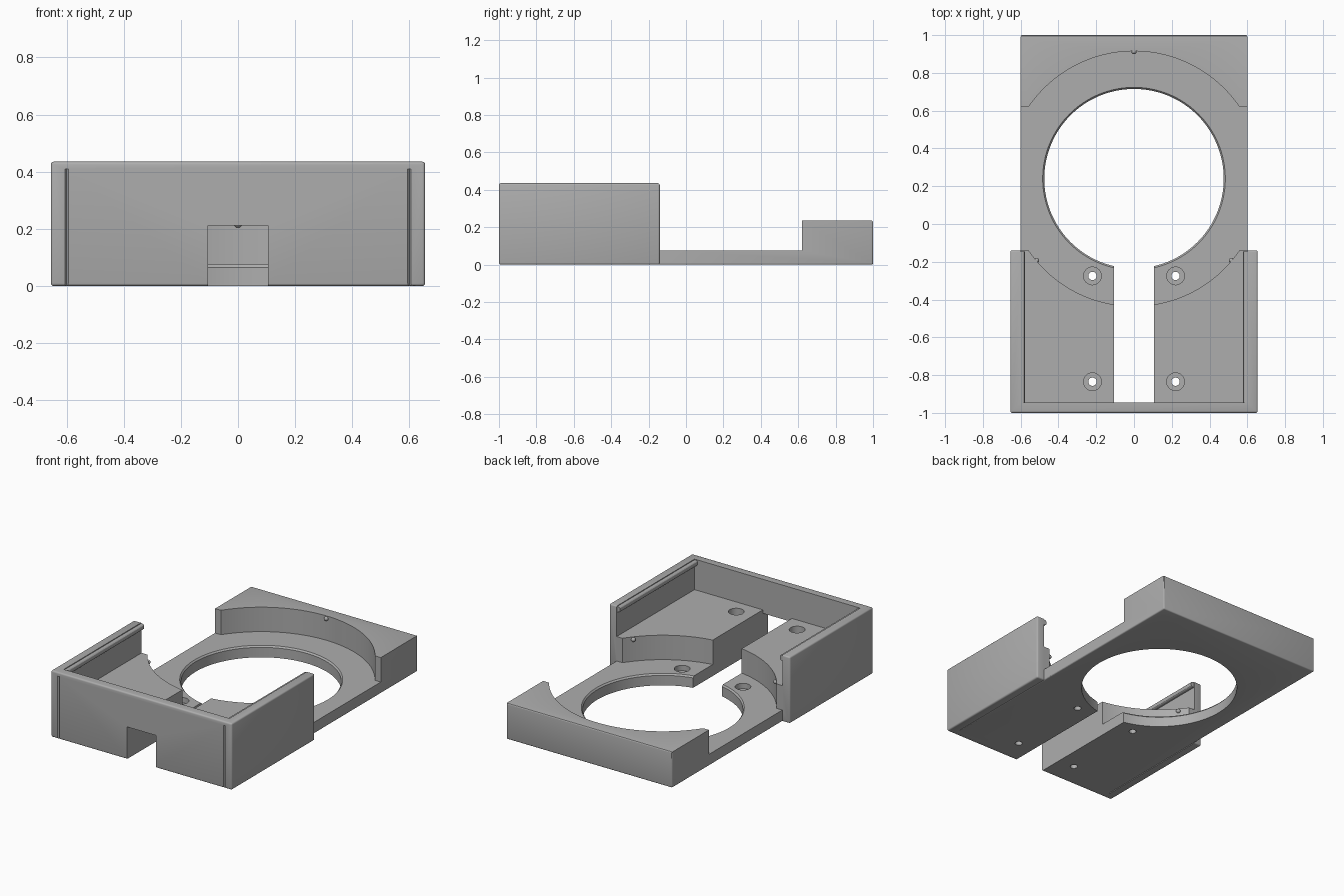
import bpy, bmesh, math

if "Cube" in bpy.data.objects:
    bpy.data.objects.remove(bpy.data.objects["Cube"])

grey = bpy.data.materials.new("plain_grey")
grey.diffuse_color = (0.42, 0.42, 0.42, 1)
grey.use_nodes = True
grey.node_tree.nodes["Principled BSDF"].inputs["Base Color"].default_value = grey.diffuse_color

CY = 0.24          # centre of the round opening
WALL_IN = 0.60     # inner face of side walls
FRONT_IN = -0.945  # inner face of front wall


def make(name, bm):
    bmesh.ops.recalc_face_normals(bm, faces=bm.faces)
    me = bpy.data.meshes.new(name)
    bm.to_mesh(me)
    bm.free()
    me.materials.append(grey)
    ob = bpy.data.objects.new(name, me)
    bpy.context.collection.objects.link(ob)
    return ob


def prism(name, pts, z0, z1, bevel=0.0, rule=None):
    """Extruded outline, rounding the edges whose end points pass the rule."""
    bm = bmesh.new()
    face = bm.faces.new([bm.verts.new((x, y, z0)) for x, y in pts])
    ext = bmesh.ops.extrude_face_region(bm, geom=[face])
    for v in ext["geom"]:
        if isinstance(v, bmesh.types.BMVert):
            v.co.z = z1
    bmesh.ops.recalc_face_normals(bm, faces=bm.faces)
    if bevel:
        edges = [e for e in bm.edges if rule(*[v.co for v in e.verts])]
        bmesh.ops.bevel(bm, geom=edges, offset=bevel, segments=3, profile=0.5,
                        affect='EDGES', clamp_overlap=True)
    return make(name, bm)


def box(name, x0, x1, y0, y1, z0, z1, bevel=0.0, rule=None):
    return prism(name, [(x0, y0), (x1, y0), (x1, y1), (x0, y1)], z0, z1, bevel, rule)


def turned(name, profile, x, y, segs):
    """Solid of revolution about a vertical axis from (radius, z) pairs."""
    bm = bmesh.new()
    rings = [[bm.verts.new((x + r * math.cos(2 * math.pi * i / segs),
                            y + r * math.sin(2 * math.pi * i / segs), z))
              for i in range(segs)] for r, z in profile]
    for a, b in zip(rings, rings[1:]):
        for i in range(segs):
            j = (i + 1) % segs
            bm.faces.new((a[i], a[j], b[j], b[i]))
    bm.faces.new(rings[0])
    bm.faces.new(rings[-1])
    return make(name, bm)


def combine(ob, other, operation):
    mod = ob.modifiers.new(operation, 'BOOLEAN')
    mod.operation, mod.solver, mod.object = operation, 'EXACT', other
    bpy.context.view_layer.objects.active = ob
    bpy.ops.object.modifier_apply(modifier=mod.name)
    bpy.data.objects.remove(other)


# Body slab, rounded along the bottom sides and the back
body = box("holder_body", -WALL_IN, WALL_IN, -0.97, 1.0, 0, 0.235, 0.008,
           lambda a, b: (a.y > 0.99 and b.y > 0.99) or
           (a.z < 0.01 and b.z < 0.01 and abs(a.x - b.x) < 0.01))

# Round recess and open middle strip, leaving the thin plate
combine(body, turned("recess", [(0.675, 0.075), (0.675, 0.6)], 0, CY, 128), 'DIFFERENCE')
combine(body, box("open_sides", -1, 1, -0.14, 0.62, 0.075, 0.6), 'DIFFERENCE')

# U-shaped wall around the front, outer edges rounded
outline = [(-0.655, -1), (0.655, -1), (0.655, -0.14), (WALL_IN, -0.14),
           (WALL_IN, FRONT_IN), (-WALL_IN, FRONT_IN), (-WALL_IN, -0.14), (-0.655, -0.14)]


def inner(p):
    return abs(p.x) < 0.61


wall = prism("front_wall", outline, 0, 0.435, 0.01,
             lambda a, b: not (inner(a) and inner(b)))
combine(body, wall, 'UNION')

# Rounded lip along the inside top of each side wall
for s in (-1, 1):
    x0, x1 = sorted((s * 0.578, s * 0.63))
    lip = box("lip", x0, x1, -0.97, -0.145, 0.395, 0.43, 0.012,
              lambda a, b: abs(a.x) < 0.58 and abs(b.x) < 0.58 and abs(a.y - b.y) > 0.1)
    combine(body, lip, 'UNION')

# Cable slot through the body, with a lower opening in the front wall
combine(body, box("slot", -0.105, 0.105, FRONT_IN, CY, -0.1, 0.6), 'DIFFERENCE')
combine(body, box("doorway", -0.105, 0.105, -1.1, -0.9, -0.1, 0.212), 'DIFFERENCE')

# Large round opening with a chamfered rim
combine(body, turned("opening", [(0.475, -0.1), (0.475, 0.065), (0.484, 0.0755), (0.484, 0.2)],
                     0, CY, 128), 'DIFFERENCE')

# Counterbored screw holes
for x in (-0.22, 0.22):
    for y in (-0.275, -0.835):
        combine(body, turned("screw_hole", [(0.022, -0.1), (0.022, 0.04), (0.047, 0.04),
                                            (0.047, 0.5)], x, y, 32), 'DIFFERENCE')

# Seam grooves on the front face
for s in (-1, 1):
    x = s * WALL_IN
    combine(body, prism("groove", [(x - 0.007, -1.001), (x, -0.992), (x + 0.007, -1.001),
                                   (x, -1.02)], -0.1, 0.41), 'DIFFERENCE')

bpy.ops.object.select_all(action='DESELECT')
body.select_set(True)
bpy.context.view_layer.objects.active = body
bpy.ops.object.shade_smooth_by_angle(angle=math.radians(30))

# Small retaining bumps on the recess wall
for i, deg in enumerate((90, -40, 220)):
    a = math.radians(deg)
    bm = bmesh.new()
    bmesh.ops.create_uvsphere(bm, u_segments=16, v_segments=10, radius=0.014)
    for f in bm.faces:
        f.smooth = True
    bump = make("retaining_bump_%d" % (i + 1), bm)
    bump.location = (0.673 * math.cos(a), CY + 0.673 * math.sin(a), 0.218)
